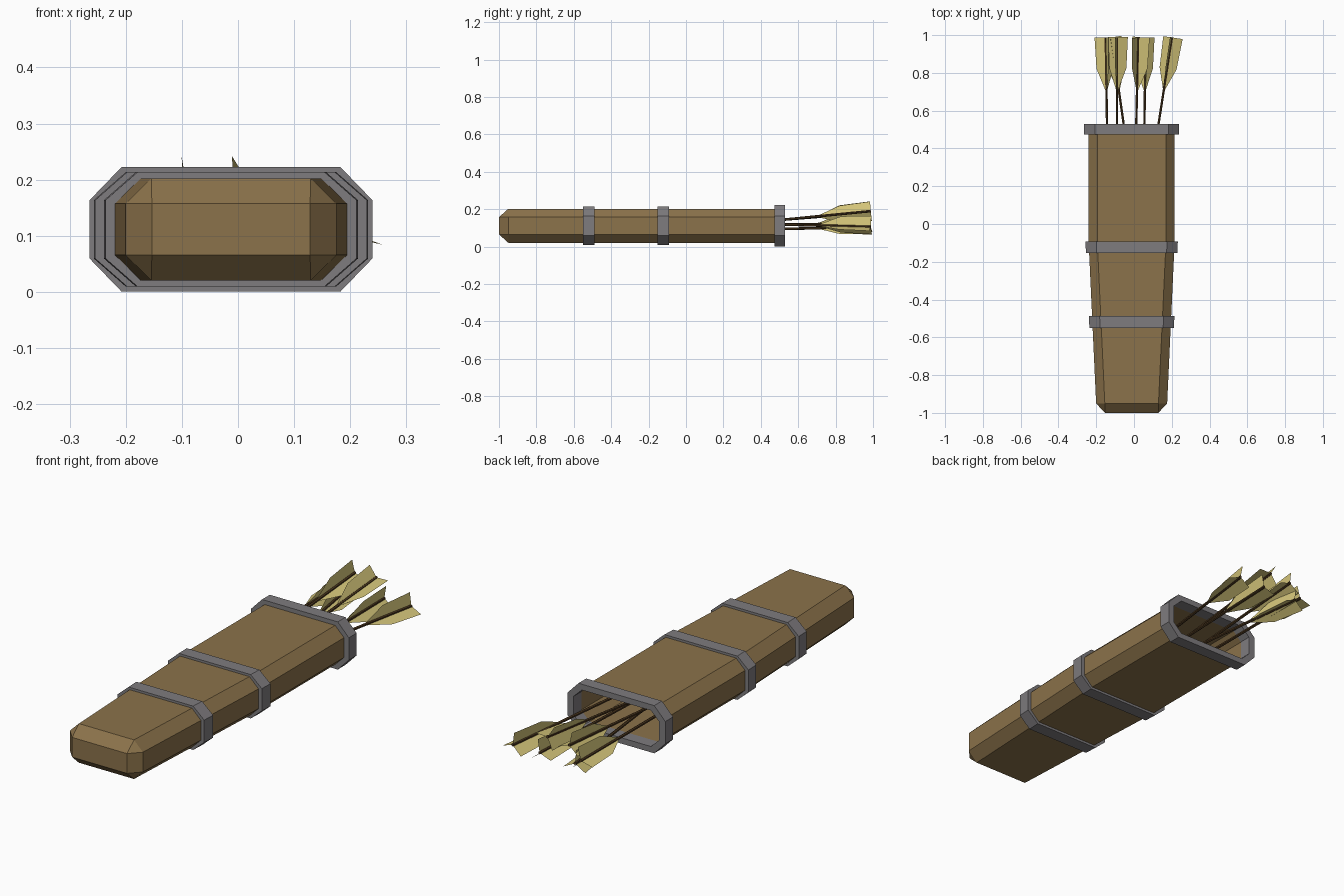
import bpy, bmesh, math
from mathutils import Vector

if "Cube" in bpy.data.objects:
    bpy.data.objects.remove(bpy.data.objects["Cube"])

CX, CZ = -0.0125, 0.1115  # axis of the case


def material(name, rgb):
    m = bpy.data.materials.new(name)
    m.use_nodes = True
    m.diffuse_color = (*rgb, 1)
    bsdf = next(n for n in m.node_tree.nodes if n.type == 'BSDF_PRINCIPLED')
    bsdf.inputs["Base Color"].default_value = (*rgb, 1)
    return m


LEATHER = material("brown leather", (0.26, 0.17, 0.07))
METAL = material("grey metal", (0.21, 0.20, 0.21))
WOOD = material("dark wood", (0.07, 0.037, 0.013))
FEATHER = material("straw feather", (0.65, 0.55, 0.19))


def finish(name, bm, mat, recalc=True):
    if recalc:
        bmesh.ops.recalc_face_normals(bm, faces=bm.faces[:])
    mesh = bpy.data.meshes.new(name)
    bm.to_mesh(mesh)
    bm.free()
    mesh.materials.append(mat)
    ob = bpy.data.objects.new(name, mesh)
    bpy.context.scene.collection.objects.link(ob)
    return ob


def octagon(bm, y, w, h, cw, ch):
    """Chamfered rectangle: half sizes w, h and half lengths of its flats cw, ch."""
    quarter = [(w, ch), (cw, h)]
    pts = quarter + [(-x, z) for x, z in reversed(quarter)]
    pts += [(-x, -z) for x, z in pts]
    return [bm.verts.new((CX + x, y, CZ + z)) for x, z in pts]


def bridge(bm, a, b):
    for i in range(len(a)):
        j = (i + 1) % len(a)
        bm.faces.new((a[i], a[j], b[j], b[i]))


def half_width(y):
    return 0.188 + 0.0395 * min(1, (y + 0.95) / 0.85)


# Case: tapered octagonal tube with a bevelled closed end
bm = bmesh.new()
loops = [octagon(bm, y, half_width(y), 0.091, half_width(y) - 0.046, 0.046)
         for y in (-0.95, -0.1, 0.525)]
for a, b in zip(loops, loops[1:]):
    bridge(bm, a, b)
end = [bm.verts.new((CX + sx * 0.141, -1, CZ + sz * 0.046))
       for sx, sz in ((1, 1), (-1, 1), (-1, -1), (1, -1))]
bm.faces.new(end)
first = loops[0]
for i in range(4):
    side, flat = first[2 * i], first[2 * i + 1]
    bm.faces.new((end[i], side, flat))
    bm.faces.new((end[i], flat, first[(2 * i + 2) % 8], end[(i + 1) % 4]))
case = finish("case", bm, LEATHER)
wall = case.modifiers.new("wall", 'SOLIDIFY')
wall.thickness = 0.005
wall.offset = -1


# Metal bands around the case
def band(name, y0, y1, grow, h):
    bm = bmesh.new()
    rings = []
    for y, out in ((y0, 1), (y1, 1), (y1, 0), (y0, 0)):
        w = half_width(y)
        if out:
            rings.append(octagon(bm, y, w + grow, h, w + grow - 0.057, 0.052))
        else:
            rings.append(octagon(bm, y, w - 0.007, 0.084, w - 0.05, 0.043))
    for i in range(4):
        bridge(bm, rings[i], rings[(i + 1) % 4])
    finish(name, bm, METAL)


band("lower_band", -0.55, -0.488, 0.017, 0.102)
band("middle_band", -0.153, -0.092, 0.017, 0.102)
band("rim_band", 0.473, 0.53, 0.0245, 0.111)


# Arrows: mouth x, z then tail x, z and roll of the vanes in degrees
ARROWS = [
    (-0.143, 0.118, -0.150, 0.125, 75),
    (-0.090, 0.145, -0.090, 0.182, 100),
    (-0.055, 0.095, -0.120, 0.105, 95),
    (0.012, 0.145, 0.022, 0.190, 122),
    (0.055, 0.095, 0.062, 0.105, 80),
    (0.130, 0.118, 0.201, 0.105, 100),
]
for n, (mx, mz, tx, tz, roll) in enumerate(ARROWS, 1):
    mouth, tail = Vector((mx, 0.53, mz)), Vector((tx, 0.988, tz))
    axis = (tail - mouth).normalized()
    start = mouth - axis * 1.05

    # Shaft
    bm = bmesh.new()
    bmesh.ops.create_cone(bm, cap_ends=True, segments=6, radius1=0.007,
                          radius2=0.007, depth=(tail - start).length)
    rot = axis.to_track_quat('Z', 'Y').to_matrix()
    bmesh.ops.rotate(bm, verts=bm.verts[:], matrix=rot)
    bmesh.ops.translate(bm, verts=bm.verts[:], vec=(start + tail) / 2)
    finish(f"arrow_shaft_{n}", bm, WOOD)

    # Three flat vanes
    bm = bmesh.new()
    for k in range(3):
        a = math.radians(roll + 120 * k)
        out = Vector((math.cos(a), 0, math.sin(a)))
        out = (out - axis * out.dot(axis)).normalized()
        outline = ((0.295, 0), (0.165, 0.053), (0, 0.061), (0, 0))
        bm.faces.new([bm.verts.new(tail - axis * back + out * r) for back, r in outline])
    finish(f"arrow_vanes_{n}", bm, FEATHER, recalc=False)
